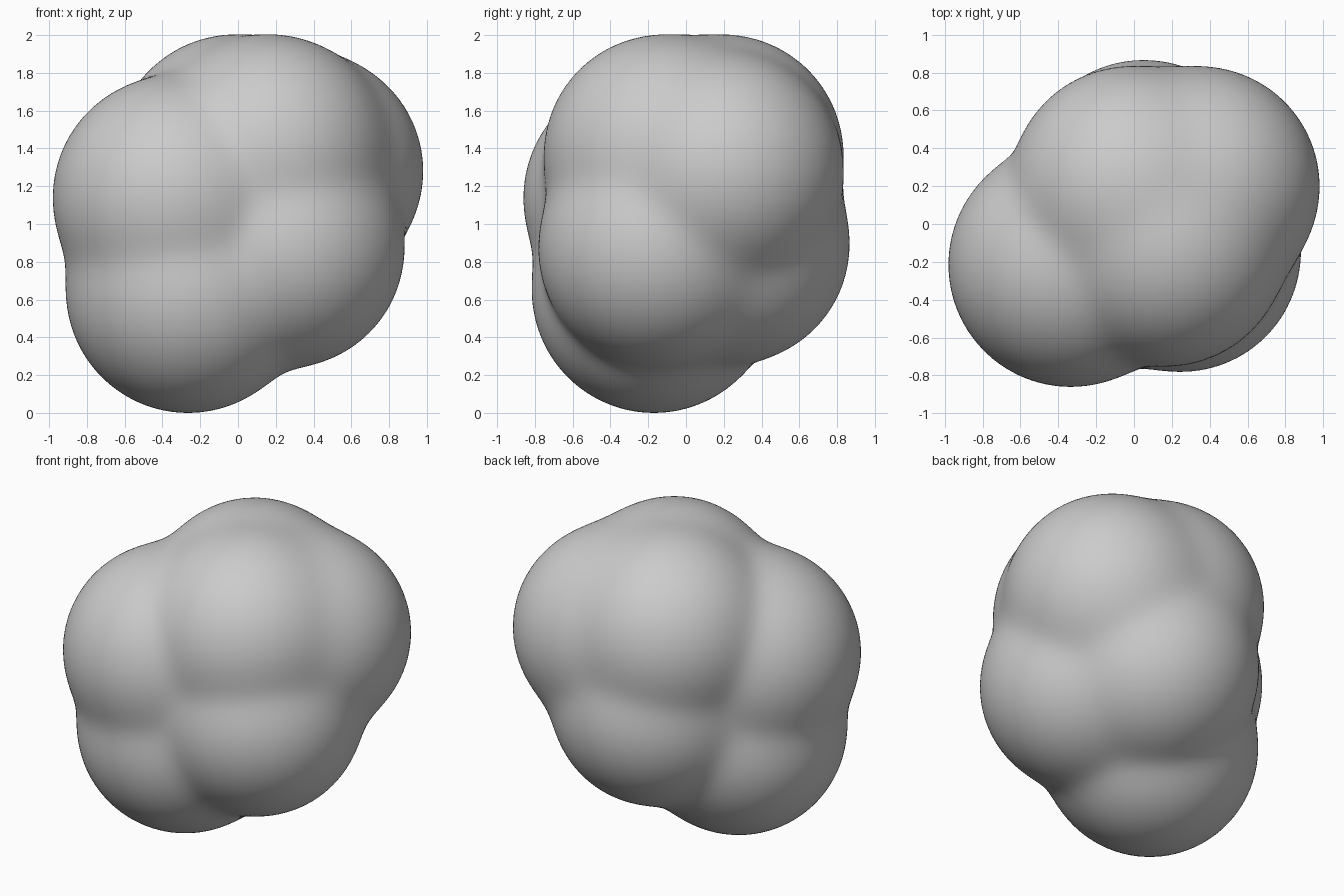
import bpy, bmesh, math
from mathutils import Vector

if "Cube" in bpy.data.objects:
    bpy.data.objects.remove(bpy.data.objects["Cube"])

# Lobes of the cluster: centre and radius
LOBES = [(Vector(c), r) for c, r in [
    ((-0.335, -0.215, 1.14), 0.645),   # left front
    ((0.17, -0.12, 1.37), 0.63),       # top front
    ((0.35, 0.20, 1.28), 0.63),        # right back
    ((-0.02, 0.20, 1.37), 0.63),       # top back
    ((0.05, 0.235, 0.89), 0.63),       # low back
    ((-0.265, -0.17, 0.645), 0.645),   # bottom
    ((0.25, -0.15, 0.87), 0.63),       # low right
]]
CENTRE = Vector((0, 0, 1.03))
BLEND = 0.04                           # softness of the valleys


def distance(p):
    """Softly blended distance to all lobes."""
    ds = [(p - c).length - r for c, r in LOBES]
    m = min(ds)
    return m - BLEND * math.log(sum(math.exp((m - d) / BLEND) for d in ds))


def surface_point(direction):
    lo, hi = 0.2, 1.5
    for _ in range(16):
        mid = (lo + hi) / 2
        if distance(CENTRE + direction * mid) < 0:
            lo = mid
        else:
            hi = mid
    return CENTRE + direction * lo


# One smooth skin pushed out from a ball onto the blended lobes
bm = bmesh.new()
bmesh.ops.create_icosphere(bm, subdivisions=6, radius=1)
for v in bm.verts:
    v.co = surface_point(v.co.normalized())
for f in bm.faces:
    f.smooth = True

mesh = bpy.data.meshes.new("lobed_blob")
bm.to_mesh(mesh)
bm.free()
blob = bpy.data.objects.new("lobed_blob", mesh)
bpy.context.collection.objects.link(blob)

grey = bpy.data.materials.new("mid_grey")
grey.diffuse_color = (0.6, 0.6, 0.6, 1)
grey.use_nodes = True
grey.node_tree.nodes["Principled BSDF"].inputs["Base Color"].default_value = grey.diffuse_color
mesh.materials.append(grey)
